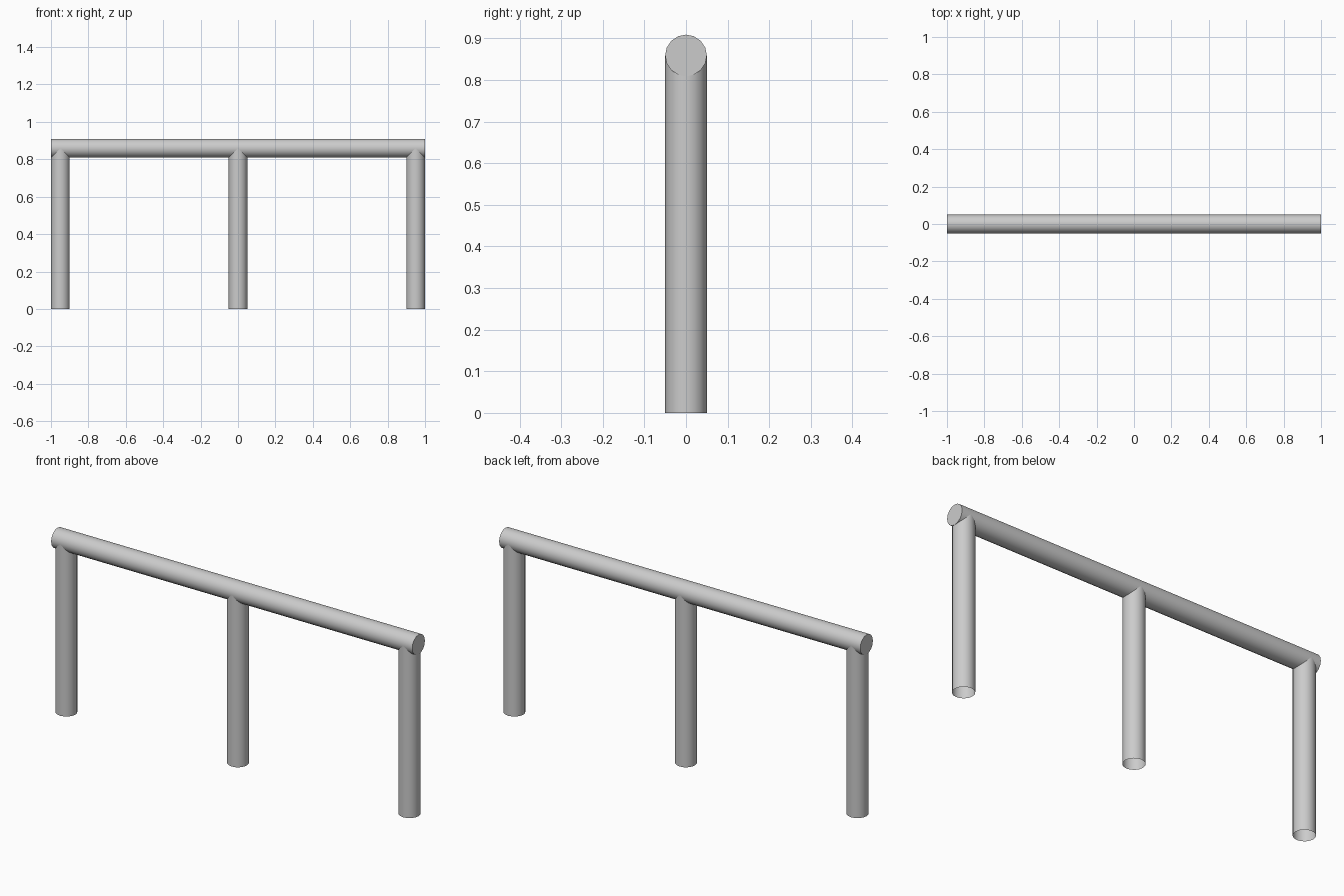
import bpy
import math

if "Cube" in bpy.data.objects:
    bpy.data.objects.remove(bpy.data.objects["Cube"])

R = 0.05        # tube radius
RAIL_Z = 0.859  # rail axis height
SIDES = 16


def tube(name, length, location, rotation=(0, 0, 0), cap='NGON'):
    bpy.ops.mesh.primitive_cylinder_add(
        vertices=SIDES, radius=R, depth=length, end_fill_type=cap,
        location=location, rotation=rotation)
    ob = bpy.context.object
    ob.name = name
    bpy.ops.object.shade_smooth_by_angle(angle=math.radians(35))
    return ob


# Horizontal rail with closed ends
tube("top_rail", 2.0, (0, 0, RAIL_Z), (0, math.pi / 2, 0))

# Open-ended posts running up into the rail
for name, x in (("left_post", -0.95), ("middle_post", 0.0), ("right_post", 0.95)):
    tube(name, RAIL_Z, (x, 0, RAIL_Z / 2), cap='NOTHING')
